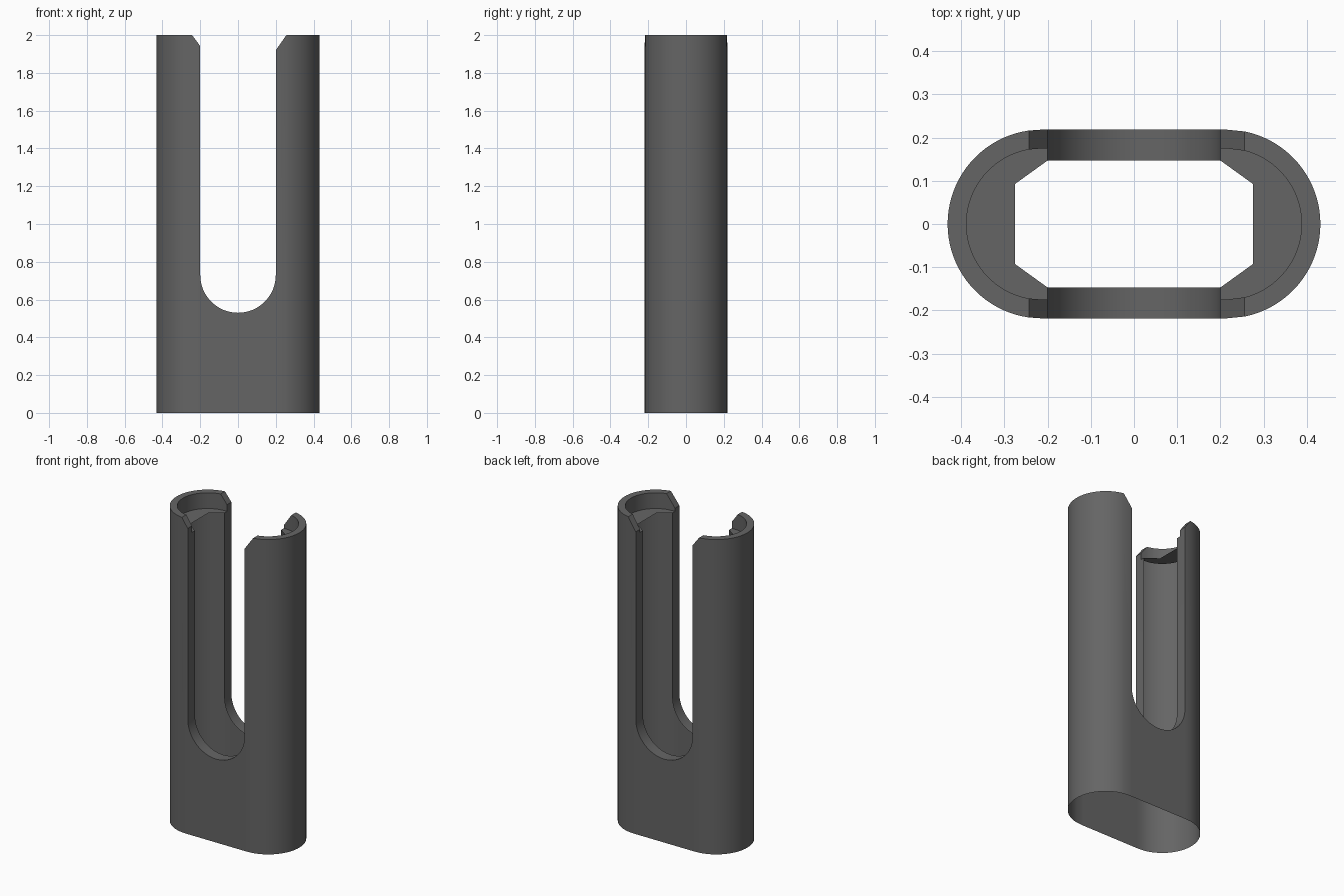
import bpy, bmesh, math

if "Cube" in bpy.data.objects:
    bpy.data.objects.remove(bpy.data.objects["Cube"])

C = 0.213            # arc centre offset of the stadium outline
R_OUT, R_IN = 0.2185, 0.175
SLOT, SLOT_Z = 0.20, 0.73
LIP_Y = 0.147        # how far the slot lip reaches inward
LEDGE_Z, TOP = 1.90, 2.0
ARC = 40

bm = bmesh.new()


def face(pts):
    bm.faces.new([bm.verts.new(p) for p in pts])


def leg_path(r, xc):
    """Outline of one leg from the front slot edge round to the back one."""
    a0 = math.acos((xc - C) / r)
    pts = [(SLOT, -r), (C, -r)]
    for i in range(ARC + 1):
        a = -a0 + 2 * a0 * i / ARC
        pts.append((C + r * math.cos(a), r * math.sin(a)))
    return pts + [(C, r), (SLOT, r)]


def leg(side, xc, zc):
    def top(x):
        return TOP if x >= xc - 1e-6 else zc + (TOP - zc) * (x - SLOT) / (xc - SLOT)

    def P(p, z):
        return (side * p[0], p[1], z)

    out, inn = leg_path(R_OUT, xc), leg_path(R_IN, xc)
    for i in range(len(out) - 1):
        a, b, c, d = out[i], out[i + 1], inn[i], inn[i + 1]
        # outer shell
        face([P(a, 0), P(b, 0), P(b, SLOT_Z), P(a, SLOT_Z)])
        face([P(a, SLOT_Z), P(b, SLOT_Z), P(b, top(b[0])), P(a, top(a[0]))])
        # rim with bevelled ends, and its inner wall
        face([P(a, top(a[0])), P(b, top(b[0])), P(d, top(d[0])), P(c, top(c[0]))])
        face([P(c, top(c[0])), P(d, top(d[0])), P(d, LEDGE_Z), P(c, LEDGE_Z)])
    # ledge inside the rim
    hole = [(SLOT, LIP_Y), (0.275, 0.093), (0.275, -0.093), (SLOT, -LIP_Y)]
    face([P(p, LEDGE_Z) for p in inn + hole])
    # slot side lips
    prof = [(R_OUT, SLOT_Z), (LIP_Y, SLOT_Z), (LIP_Y, LEDGE_Z),
            (R_IN, LEDGE_Z), (R_IN, zc), (R_OUT, zc)]
    for s in (-1, 1):
        face([(side * SLOT, s * y, z) for y, z in prof])


leg(-1, 0.243, 1.942)
leg(1, 0.256, 1.92)

# wall below the slot and the round slot lip, front and back
N = 32
arc = [(-SLOT * math.cos(math.pi * i / N), SLOT_Z - SLOT * math.sin(math.pi * i / N))
       for i in range(N + 1)]
for s in (-1, 1):
    for (x0, z0), (x1, z1) in zip(arc, arc[1:]):
        yo, yi = s * R_OUT, s * LIP_Y
        face([(x0, yo, 0), (x1, yo, 0), (x1, yo, z1), (x0, yo, z0)])
        face([(x0, yo, z0), (x1, yo, z1), (x1, yi, z1), (x0, yi, z0)])

bmesh.ops.remove_doubles(bm, verts=bm.verts, dist=1e-5)
bmesh.ops.recalc_face_normals(bm, faces=bm.faces)
# keep the outer shell facing outward
bm.faces.ensure_lookup_table()
tip = max(bm.faces, key=lambda f: f.calc_center_median().x)
if tip.normal.x < 0:
    bmesh.ops.reverse_faces(bm, faces=bm.faces)

mesh = bpy.data.meshes.new("slotted_sleeve")
bm.to_mesh(mesh)
bm.free()
obj = bpy.data.objects.new("slotted_sleeve", mesh)
bpy.context.collection.objects.link(obj)

mat = bpy.data.materials.new("dark grey")
mat.diffuse_color = (0.13, 0.13, 0.13, 1)
mat.use_nodes = True
mat.node_tree.nodes["Principled BSDF"].inputs["Base Color"].default_value = mat.diffuse_color
mesh.materials.append(mat)

bpy.context.view_layer.objects.active = obj
obj.select_set(True)
bpy.ops.object.shade_smooth_by_angle(angle=math.radians(30))
